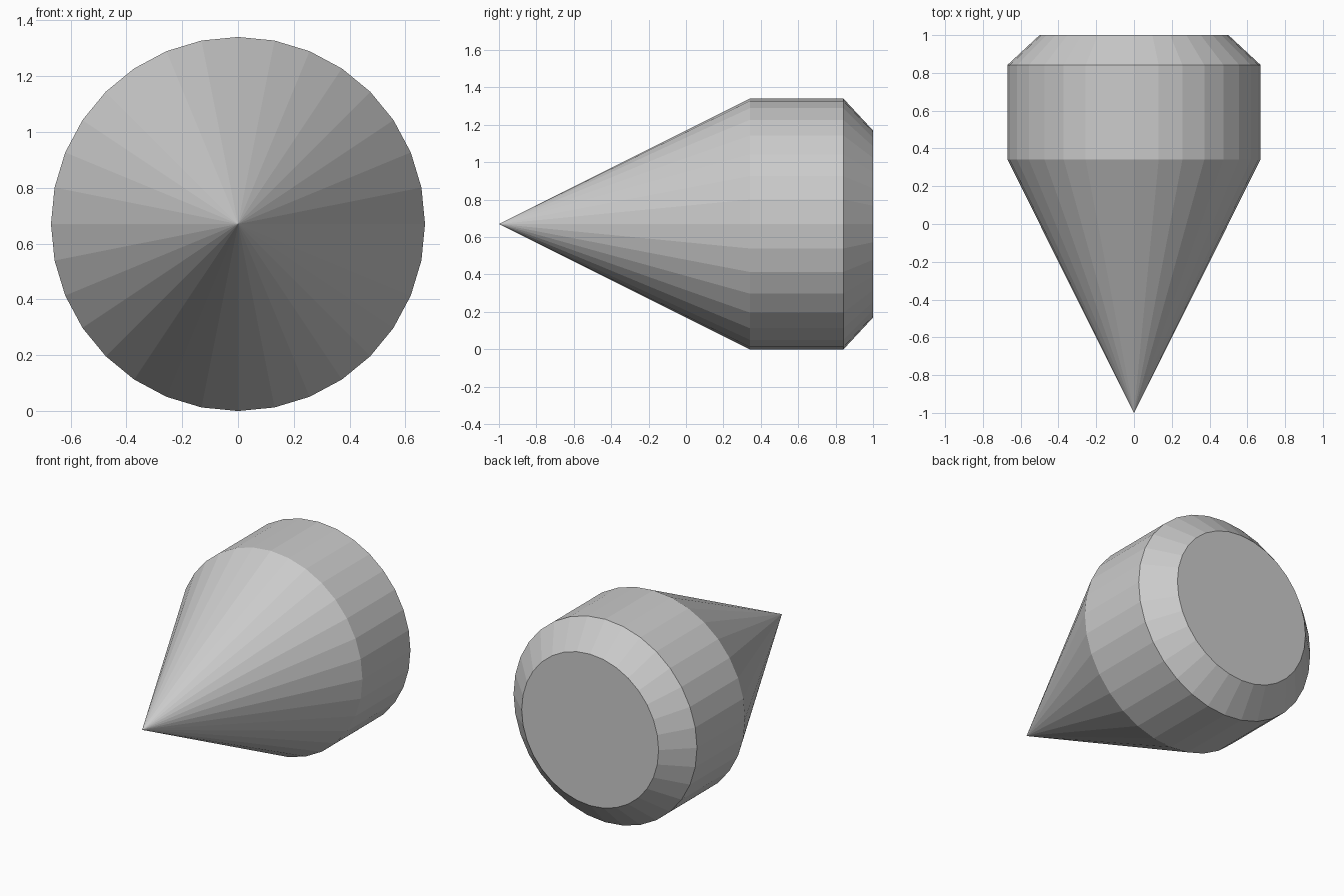
import bpy, bmesh
from math import cos, sin, tau

if "Cube" in bpy.data.objects:
    bpy.data.objects.remove(bpy.data.objects["Cube"])

SIDES = 32
CENTRE_Z = 0.67
# Profile along y: (y, radius) from the cone's base to the back cap
PROFILE = [(0.341, 0.67), (0.842, 0.67), (1.0, 0.50)]

bm = bmesh.new()


def ring(y, r):
    return [bm.verts.new((r * cos(tau * i / SIDES), y, CENTRE_Z + r * sin(tau * i / SIDES)))
            for i in range(SIDES)]


tip = bm.verts.new((0, -1, CENTRE_Z))
rings = [ring(y, r) for y, r in PROFILE]

for i in range(SIDES):
    j = (i + 1) % SIDES
    # Cone point
    bm.faces.new((tip, rings[0][i], rings[0][j]))
    # Straight barrel and chamfer
    for a, b in zip(rings, rings[1:]):
        bm.faces.new((a[i], b[i], b[j], a[j]))

# Flat back cap
bm.faces.new(rings[-1])

bmesh.ops.recalc_face_normals(bm, faces=bm.faces)
mesh = bpy.data.meshes.new("pointed_body")
bm.to_mesh(mesh)
bm.free()
bpy.context.collection.objects.link(bpy.data.objects.new("pointed_body", mesh))
